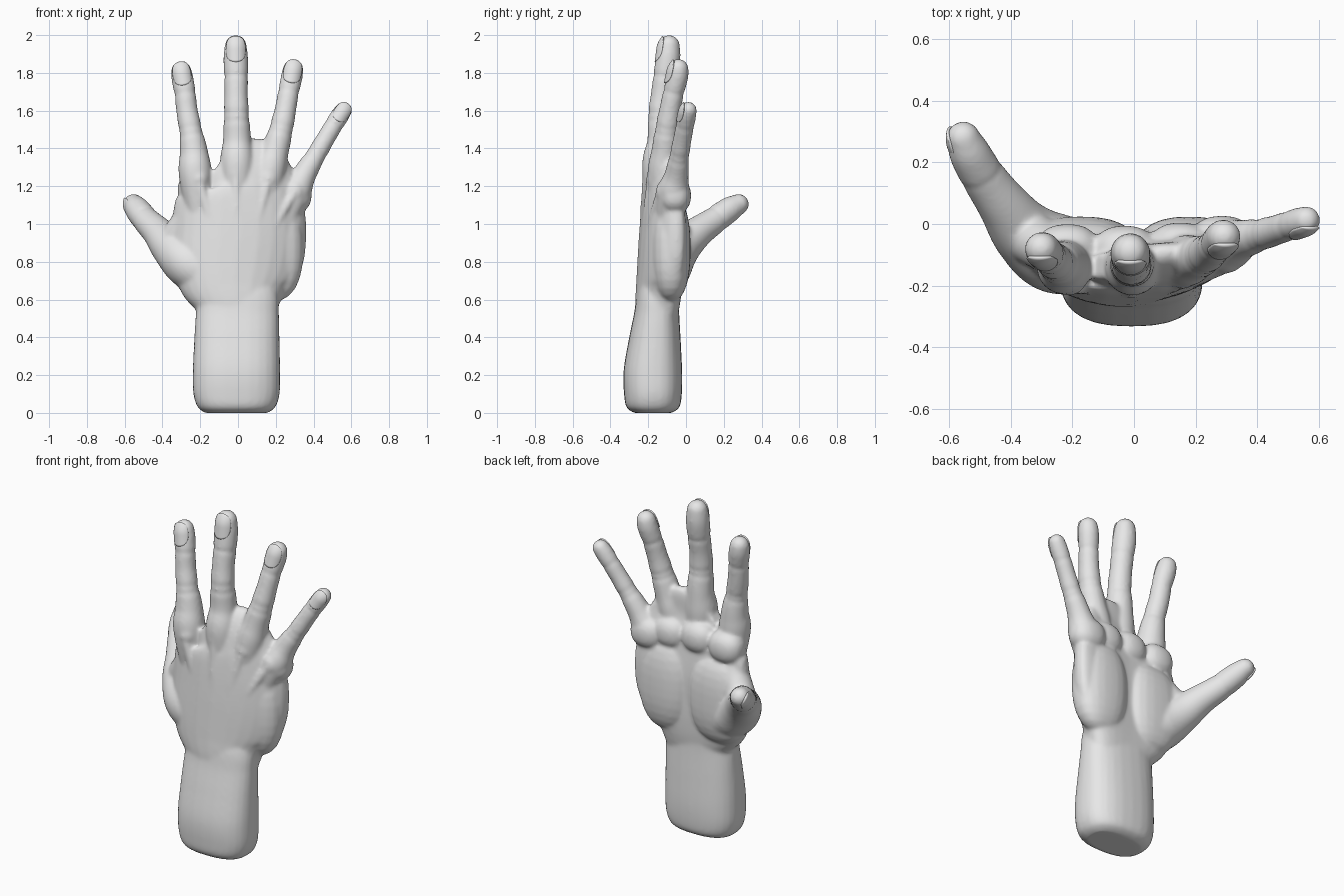
import bpy, bmesh, math
from mathutils import Vector

cube = bpy.data.objects.get("Cube")
if cube:
    bpy.data.objects.remove(cube, do_unlink=True)

skin = bpy.data.materials.new("light_grey")
skin.use_nodes = True
skin.diffuse_color = (0.8, 0.8, 0.8, 1)
skin.node_tree.nodes["Principled BSDF"].inputs["Base Color"].default_value = (0.8, 0.8, 0.8, 1)

X = Vector((1, 0, 0))
SIDES = 28
STEPS = 10


def make_object(name, bm):
    bmesh.ops.recalc_face_normals(bm, faces=bm.faces)
    mesh = bpy.data.meshes.new(name)
    for f in bm.faces:
        f.smooth = True
    bm.to_mesh(mesh)
    bm.free()
    mesh.materials.append(skin)
    ob = bpy.data.objects.new(name, mesh)
    bpy.context.collection.objects.link(ob)
    return ob


def spline(knots, i, u):
    """Smooth blend between knot i and i + 1."""
    a, b, c, d = (knots[max(0, min(len(knots) - 1, j))] for j in range(i - 1, i + 3))
    return [0.5 * (2 * q + (r - p) * u + (2 * p - 5 * q + 4 * r - s) * u * u
                   + (3 * q - p - 3 * r + s) * u ** 3) for p, q, r, s in zip(a, b, c, d)]


def power(v, n):
    return math.copysign(abs(v) ** (2 / n), v)


def tube(bm, knots, side=X, square=2, bend=0, tilt=0, creases=(), round_tip=False):
    """Loft through knots of x, y, z, half width and optional half depth."""
    knots = [k if len(k) == 5 else (*k, k[3]) for k in knots]
    rows = []
    for i in range(len(knots) - 1):
        for s in range(STEPS + (i == len(knots) - 2)):
            x, y, z, w, d = spline(knots, i, s / STEPS)
            dip = 1 - sum(0.08 * math.exp(-((i + s / STEPS - c) / 0.11) ** 2) for c in creases)
            rows.append((Vector((x, y, z)), w * dip, d * dip))
    if round_tip:
        c, w, d = rows[-1]
        t = (c - rows[-3][0]).normalized()
        for deg in (20, 40, 60, 78):
            a = math.radians(deg)
            rows.append((c + t * w * math.sin(a), w * math.cos(a), d * math.cos(a)))
    rings = []
    for i, (c, w, d) in enumerate(rows):
        t = (rows[min(i + 1, len(rows) - 1)][0] - rows[max(i - 1, 0)][0]).normalized()
        across = (side - t * side.dot(t)).normalized()
        up = t.cross(across)
        ring = []
        for k in range(SIDES):
            a = math.tau * k / SIDES
            u = w * power(math.cos(a), square)
            v = d * power(math.sin(a), square) + bend * u * u + tilt * u
            ring.append(bm.verts.new(c + across * u + up * v))
        rings.append(ring)
    for r, q in zip(rings, rings[1:]):
        for k in range(SIDES):
            n = (k + 1) % SIDES
            bm.faces.new((r[k], r[n], q[n], q[k]))
    bm.faces.new(rings[0][::-1])
    bm.faces.new(rings[-1])


def mound(bm, centre, radii, square=2):
    """Ellipsoid, fuller towards its corners when square is above 2."""
    ball = bmesh.ops.create_uvsphere(bm, u_segments=24, v_segments=16, radius=1)
    for v in ball["verts"]:
        size = sum(abs(c) ** square for c in v.co) ** (1 / square)
        v.co = Vector(centre) + Vector(c * r / size for c, r in zip(v.co, radii))


def nail(name, knots, normal):
    """Curved rounded plate wrapped over a fingertip."""
    tip, r = Vector(knots[-1][:3]), knots[-1][3]
    axis = (tip - Vector(knots[-3][:3])).normalized()
    normal = (normal - axis * normal.dot(axis)).normalized()
    across = axis.cross(normal)
    bm = bmesh.new()
    n = 14
    grid = []
    for j in range(n + 1):
        row = []
        for i in range(n + 1):
            u, v = 2 * i / n - 1, 2 * j / n - 1
            a = 1.02 * u * math.sqrt(1 - 0.47 * v * v)
            b = v * math.sqrt(1 - 0.47 * u * u)
            lift = r * (1.04 * math.cos(a) - 0.4 * max(b, 0) ** 2)
            row.append(bm.verts.new(tip + axis * r * (1.2 * b - 0.4)
                                    + across * r * math.sin(a) + normal * lift))
        grid.append(row)
    for j in range(n):
        for i in range(n):
            bm.faces.new((grid[j][i], grid[j][i + 1], grid[j + 1][i + 1], grid[j + 1][i]))
    ob = make_object(name, bm)
    solid = ob.modifiers.new("thickness", 'SOLIDIFY')
    solid.thickness = 0.009
    solid.offset = 0


hand = bmesh.new()

# Forearm stump, running on into the palm
tube(hand, [(-.008, -.175, 0, .165, .1), (-.008, -.175, .03, .205, .14), (-.008, -.175, .1, .228, .153),
            (-.008, -.175, .22, .231, .155), (-.006, -.165, .38, .226, .138),
            (-.003, -.155, .52, .22, .12), (0, -.148, .64, .21, .108),
            (0, -.14, .8, .16, .07)], square=2.5)

# Arched palm
tube(hand, [(-.005, -.16, .42, .18, .09), (-.005, -.153, .56, .222, .115), (-.015, -.145, .69, .305, .118),
            (-.005, -.14, .82, .35, .116), (.005, -.135, .95, .357, .113), (.005, -.135, 1.08, .347, .103),
            (0, -.135, 1.19, .318, .09), (-.025, -.138, 1.265, .26, .065),
            (-.1, -.135, 1.32, .1, .04)], square=2.4, bend=.55, tilt=.05)

# Fingers, from knuckle to tip
fingers = {
    "index": [(-.19, -.13, .95, .06), (-.224, -.14, 1.25, .088), (-.234, -.13, 1.38, .075),
              (-.25, -.125, 1.49, .063), (-.27, -.11, 1.6, .057), (-.28, -.1, 1.69, .057),
              (-.294, -.085, 1.77, .058), (-.3, -.08, 1.81, .054)],
    "middle": [(-.005, -.14, 1, .06), (-.005, -.142, 1.3, .09), (-.005, -.13, 1.44, .075),
               (-.008, -.134, 1.57, .069), (-.01, -.125, 1.68, .062), (-.01, -.11, 1.78, .064),
               (-.012, -.095, 1.88, .065), (-.012, -.09, 1.943, .058)],
    "ring": [(.11, -.13, .95, .06), (.165, -.12, 1.26, .083), (.198, -.11, 1.39, .072),
             (.228, -.1, 1.5, .065), (.25, -.085, 1.6, .057), (.268, -.065, 1.7, .056),
             (.285, -.045, 1.78, .057), (.292, -.04, 1.82, .054)],
    "little": [(.22, -.11, .95, .05), (.3, -.07, 1.16, .082), (.35, -.05, 1.26, .064),
               (.41, -.035, 1.36, .054), (.46, -.02, 1.445, .049), (.505, -.005, 1.52, .049),
               (.54, .005, 1.575, .049), (.558, .012, 1.602, .046)],
}
for name, knots in fingers.items():
    tube(hand, knots, creases=(2.85, 3.15, 5), round_tip=True)
    nail(name + "_nail", knots, Vector((0, -1, 0)))

# Thumb
thumb = [(-.12, -.11, .7, .11), (-.255, -.095, .785, .13), (-.352, -.03, .875, .108),
         (-.422, .06, .955, .084), (-.478, .138, 1.01, .073), (-.508, .185, 1.045, .07),
         (-.535, .235, 1.08, .066), (-.553, .278, 1.105, .055)]
outward = Vector((-.85, -.2, -.3))
tube(hand, thumb, side=outward, creases=(4.5,), round_tip=True)
nail("thumb_nail", thumb, outward)

# Web between thumb and index finger
tube(hand, [(-.2, -.12, 1.2, .06), (-.262, -.09, 1.04, .075), (-.325, -.05, .93, .085)],
     side=Vector((0, 1, 0)))

# Thumb-side and outer palm pads, meeting in a centre crease
mound(hand, (-.175, -.08, .86), (.185, .104, .26), square=2.5)
mound(hand, (.178, -.08, .87), (.168, .104, .28), square=2.4)

# Finger-base pads on the palm, knuckles and tendons on the back
bases = [((-.215, -.085, 1.18), (-.21, -.182, 1.24), (-.14, -.207, 1)),
         ((-.03, -.09, 1.19), (-.01, -.182, 1.27), (-.01, -.222, 1)),
         ((.15, -.08, 1.18), (.16, -.16, 1.24), (.1, -.21, 1)),
         ((.285, -.058, 1.15), (.3, -.11, 1.17), (.2, -.18, 1))]
for pad, knuckle, middle in bases:
    mound(hand, pad, (.105, .085, .095), square=2.3)
    mound(hand, knuckle, (.055, .05, .065))
    start = (middle[0] * .4, -.222, .74)
    end = (knuckle[0], knuckle[1] - .022, knuckle[2])
    tube(hand, [(*start, .014), (*middle, .022), (*end, .026)])

# Fuse everything into one smooth skin
body = make_object("hand", hand)
fuse = body.modifiers.new("fuse", 'REMESH')
fuse.mode = 'VOXEL'
fuse.voxel_size = 0.01
fuse.use_smooth_shade = True
relax = body.modifiers.new("relax", 'SMOOTH')
relax.factor = 0.5
relax.iterations = 8
